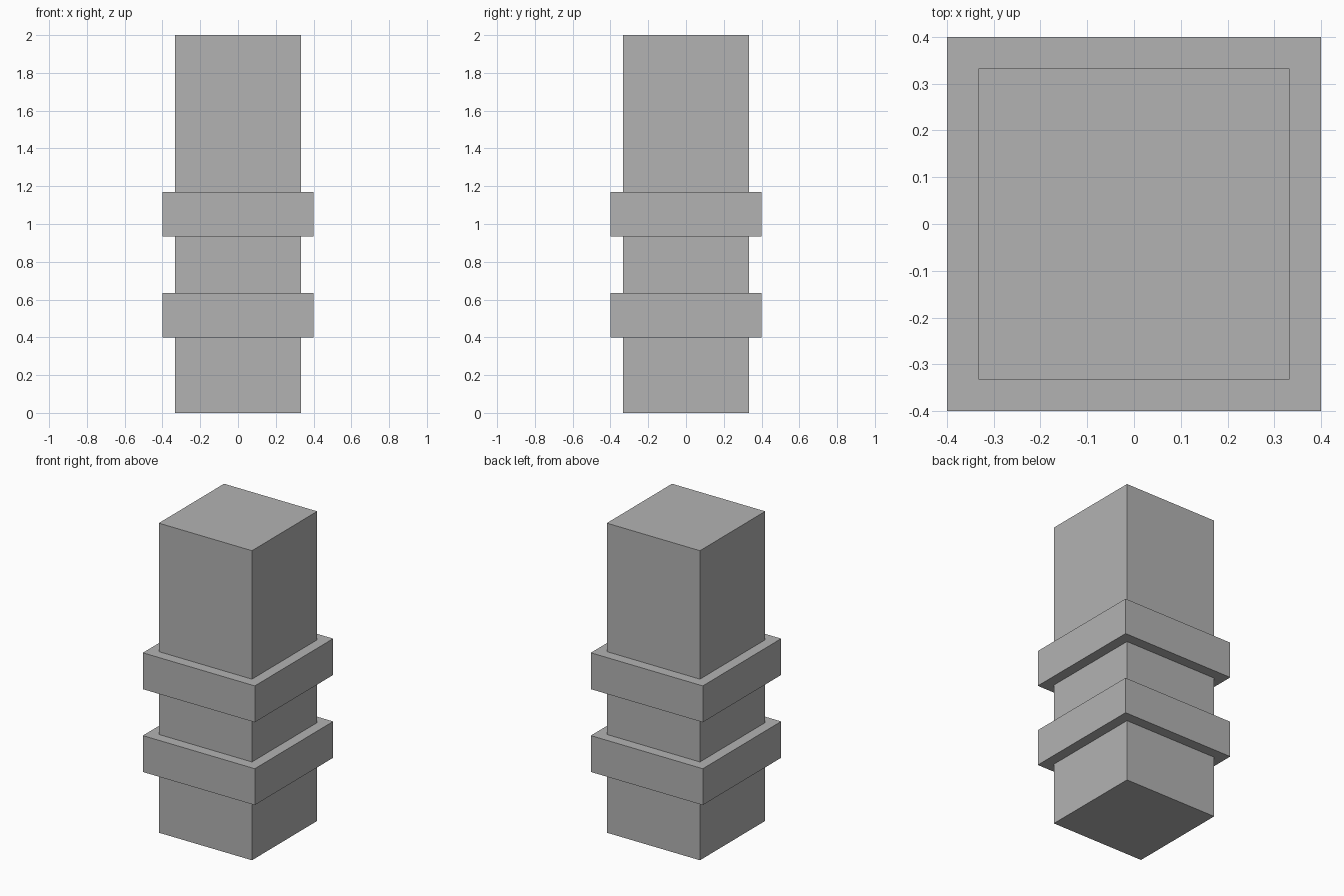
import bpy

if "Cube" in bpy.data.objects:
    bpy.data.objects.remove(bpy.data.objects["Cube"])

grey = bpy.data.materials.new("plain grey")
grey.diffuse_color = (0.45, 0.45, 0.45, 1)
grey.use_nodes = True
grey.node_tree.nodes["Principled BSDF"].inputs["Base Color"].default_value = grey.diffuse_color


def block(name, half, z0, z1):
    """Square block centred on the z axis, spanning z0 to z1."""
    bpy.ops.mesh.primitive_cube_add(size=1, location=(0, 0, (z0 + z1) / 2))
    ob = bpy.context.object
    ob.name = name
    ob.scale = (2 * half, 2 * half, z1 - z0)
    bpy.ops.object.transform_apply(location=False, rotation=False, scale=True)
    ob.data.materials.append(grey)
    return ob


# Square column
block("column", 0.333, 0, 2)

# Two wider collars around the column
for name, z0 in (("lower_collar", 0.40), ("upper_collar", 0.935)):
    block(name, 0.40, z0, z0 + 0.235)
